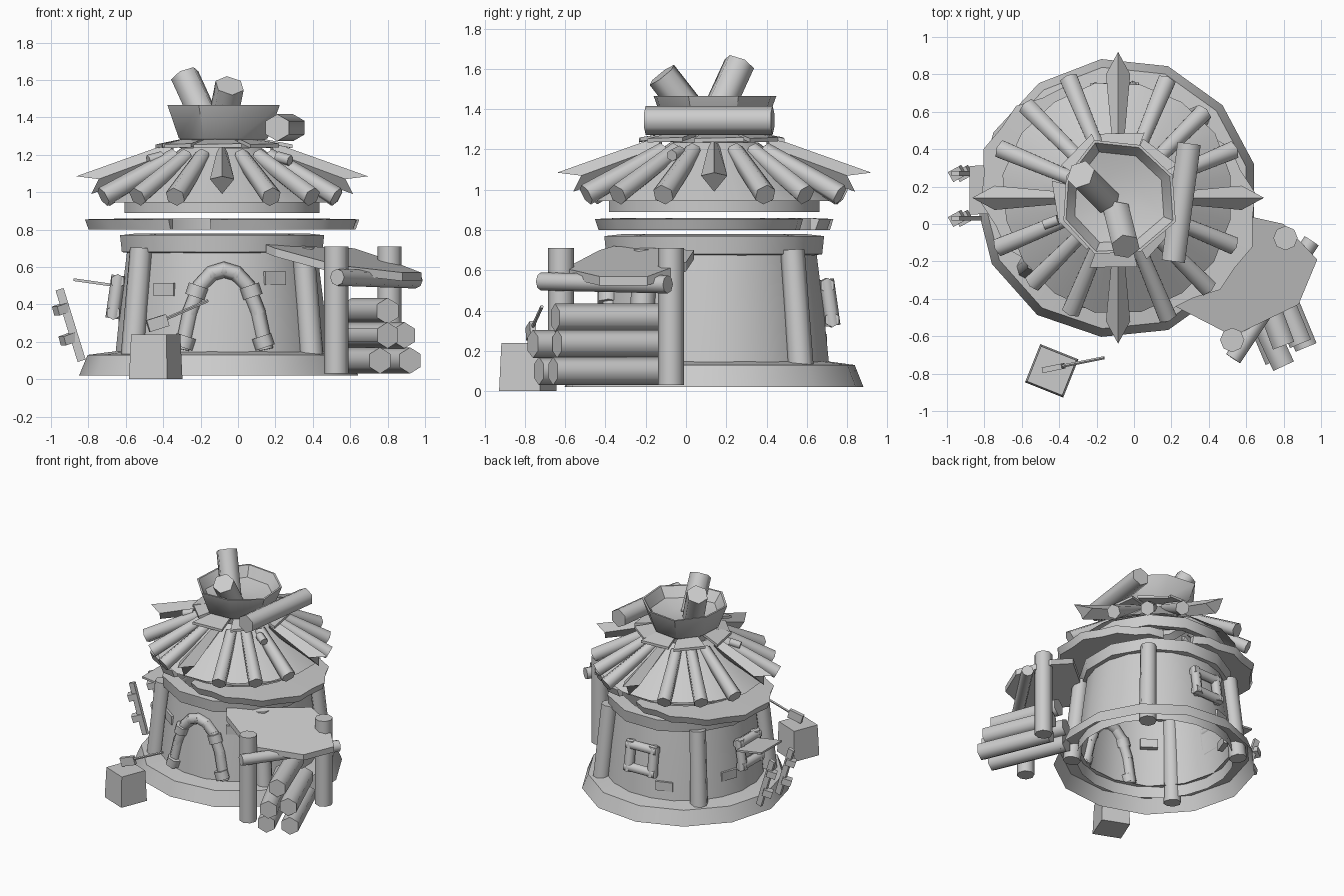
import bpy, bmesh, math, random
from mathutils import Vector, Matrix

if "Cube" in bpy.data.objects:
    bpy.data.objects.remove(bpy.data.objects["Cube"])
random.seed(4)
CX, CY = -0.085, 0.14          # tower axis


def finish(name, bm, angle=40):
    bmesh.ops.recalc_face_normals(bm, faces=bm.faces)
    me = bpy.data.meshes.new(name)
    bm.to_mesh(me)
    bm.free()
    ob = bpy.data.objects.new(name, me)
    bpy.context.collection.objects.link(ob)
    if angle:
        bpy.ops.object.select_all(action='DESELECT')
        ob.select_set(True)
        bpy.context.view_layer.objects.active = ob
        bpy.ops.object.shade_smooth_by_angle(angle=math.radians(angle))
    return ob


def polar(deg, r, z):
    a = math.radians(deg)
    return Vector((CX + r * math.cos(a), CY + r * math.sin(a), z))


def lathe(name, prof, seg, closed=False, jit=0.0, cap=False):
    """Revolve (radius, z) points around the tower axis."""
    bm = bmesh.new()
    rows = []
    for i in range(seg):
        j = 1 + random.uniform(-jit, jit)
        rows.append([bm.verts.new(polar(360 * (i + .5) / seg, r * j, z)) for r, z in prof])
    n = len(prof)
    for i in range(seg):
        a, b = rows[i], rows[(i + 1) % seg]
        for k in range(n if closed else n - 1):
            bm.faces.new((a[k], b[k], b[(k + 1) % n], a[(k + 1) % n]))
    if cap:
        bm.faces.new([r[-1] for r in rows])
    return finish(name, bm)


def log(name, a, b, r0, r1=None, sides=8):
    a, b = Vector(a), Vector(b)
    d = b - a
    bm = bmesh.new()
    bmesh.ops.create_cone(bm, cap_ends=True, segments=sides, radius1=r0,
                          radius2=r1 or r0, depth=d.length)
    rot = d.to_track_quat('Z', 'Y').to_matrix().to_4x4()
    bm.transform(Matrix.Translation((a + b) / 2) @ rot)
    return finish(name, bm, 62)


def box(name, loc, size, rot=(0, 0, 0), top=1.0):
    bm = bmesh.new()
    bmesh.ops.create_cube(bm, size=1)
    for v in bm.verts:
        k = top if v.co.z > 0 else 1
        v.co = Vector((v.co.x * size[0] * k, v.co.y * size[1] * k, v.co.z * size[2]))
    m = Matrix.Rotation(rot[2], 4, 'Z') @ Matrix.Rotation(rot[1], 4, 'Y') @ Matrix.Rotation(rot[0], 4, 'X')
    bm.transform(Matrix.Translation(loc) @ m)
    return finish(name, bm, 0)


def slab(name, tops, thick):
    """Plate from its upper outline, pushed straight down."""
    bm = bmesh.new()
    t = [bm.verts.new(p) for p in tops]
    b = [bm.verts.new((p[0], p[1], p[2] - thick)) for p in tops]
    bm.faces.new(t)
    bm.faces.new(b)
    n = len(t)
    for i in range(n):
        bm.faces.new((t[i], t[(i + 1) % n], b[(i + 1) % n], b[i]))
    return finish(name, bm, 0)


# Stone base (open below), round wall and ring beams
lathe("base_ring", [(.755, .02), (.71, .13), (.56, .15)], 13, jit=.015)
lathe("wall", [(.585, .06), (.55, .4), (.51, .72)], 20)
lathe("wall_ring", [(.48, .67), (.555, .68), (.565, .77), (.47, .78)], 12, True)
lathe("roof_ring", [(.48, .90), (.54, .89), (.54, .98), (.48, 1.02)], 12, True)

# Leaning wall posts
for a in (45, 135, 218, 322):
    log("wall_post", polar(a, .615, .03), polar(a, .55, .70), .066, .06, 8)

# Ragged crescent eaves on two opposite sides
for mid in (160, -20):
    bm = bmesh.new()
    rows = []
    for k in range(15):
        t = -77 + 11 * k
        r = .53 + .22 * math.cos(math.radians(t)) ** 2 + (.015 if k % 2 else -.015)
        rows.append([bm.verts.new(polar(mid + t, q, z)) for q, z in
                     ((.48, .86), (r, .855), (r - .02, .80), (.48, .80))])
    for a, b in zip(rows, rows[1:]):
        for k in range(4):
            bm.faces.new((a[k], b[k], b[(k + 1) % 4], a[(k + 1) % 4]))
    bm.faces.new(rows[0])
    bm.faces.new(rows[-1])
    finish("eave_crescent", bm)

# Conical roof
lathe("roof_cone", [(.62, .945), (.42, 1.09), (.22, 1.235)], 16, jit=.02)

# Roof logs, with bladed ridges on the four axes
for i in range(16):
    a = 22.5 * i
    if i % 4:
        log("roof_log", polar(a, .27, 1.195), polar(a, .67 + random.uniform(-.03, .02), .975), .043, .055, 6)
        continue
    bm = bmesh.new()
    s = Vector((-math.sin(math.radians(a)), math.cos(math.radians(a)), 0))
    r0 = [polar(a, .26, 1.27), polar(a, .28, 1.21) + s * .03, polar(a, .26, 1.15), polar(a, .28, 1.21) - s * .03]
    r1 = [polar(a, .78, 1.085), polar(a, .66, 1.07) + s * .065, polar(a, .70, .99), polar(a, .66, 1.07) - s * .065]
    v0, v1 = [[bm.verts.new(p) for p in r] for r in (r0, r1)]
    for k in range(4):
        bm.faces.new((v0[k], v0[(k + 1) % 4], v1[(k + 1) % 4], v1[k]))
    bm.faces.new(v0)
    bm.faces.new(v1)
    finish("roof_ridge", bm, 0)

# Small pegs resting on the roof
for a in (200, 330):
    log("roof_peg", polar(a, .34, 1.19), polar(a, .42, 1.17), .03, sides=6)

# Collar of loose plates, neck and open chimney bowl
for i in range(8):
    a, r = 45 * i + random.uniform(-5, 5), random.uniform(.34, .42)
    slab("collar_plate", [polar(a - 20, .2, 1.29), polar(a - 19, r, 1.255),
                          polar(a + 19, r - .02, 1.26), polar(a + 20, .2, 1.285)], .02)
lathe("chimney_neck", [(.25, 1.19), (.20, 1.22), (.22, 1.30)], 10)
lathe("chimney_bowl", [(.235, 1.28), (.25, 1.29), (.315, 1.465), (.30, 1.465), (.25, 1.39), (.12, 1.36)],
      8, jit=.06, cap=True)
log("chimney_log", (-.15, .13, 1.33), (-.285, .265, 1.625), .08, sides=6)
log("chimney_log", (-.09, .06, 1.34), (-.045, -.12, 1.57), .08, sides=6)
log("side_log", (.21, -.20, 1.345), (.295, .43, 1.345), .072, sides=6)

# Arched door surround with foot blocks
arch = [(-.295, .17), (-.255, .36), (-.20, .50), (-.14, .565), (-.075, .585),
        (-.01, .565), (.05, .50), (.105, .36), (.145, .17)]


def on_front(x, z, out=0):
    r = .59 - .11 * z + out
    return Vector((x, CY - math.sqrt(r * r - (x - CX) ** 2), z))


for (x0, z0), (x1, z1) in zip(arch, arch[1:]):
    p, q = on_front(x0, z0), on_front(x1, z1)
    d = (q - p).normalized() * .012
    log("door_arch", p - d, q + d, .042, sides=6)
for x, z in ((-.285, .20), (.135, .20), (-.22, .47), (.07, .47)):
    t = -1 if x < CX else 1
    p = on_front(x, z, .01)
    log("arch_block", p + Vector((t * .01, 0, -.03)), p + Vector((-t * .01, 0, .03)), .055, sides=6)

# Loose bricks on the wall
for a, z in ((235, .48), (302, .54), (160, .3), (110, .25)):
    box("wall_brick", polar(a, .585 - .11 * z - .01, z), (.05, .13, .07), (0, 0, math.radians(a)))

# Back and left windows: frame bars set into the wall
for a in (92, 180):
    ca = math.radians(a)
    out = Vector((math.cos(ca), math.sin(ca), 0))
    side = Vector((-out.y, out.x, 0))
    c = polar(a, .56, .44)
    q = [c + side * sx * .10 + Vector((0, 0, sz * .085)) + out * (.01 - .012 * sz)
         for sx, sz in ((-1, -1), (1, -1), (1, 1), (-1, 1))]
    for k in range(4):
        d = (q[(k + 1) % 4] - q[k]).normalized() * .03
        log("window_frame", q[k] - d, q[(k + 1) % 4] + d, .038, sides=6)

# Left window awning and leaning rails
slab("awning", [(-.67, .06, .51), (-.67, .32, .51), (-.88, .31, .54), (-.88, .05, .54)], .015)
for y in (.03, .27):
    box("rail", (-.895, y, .29), (.045, .025, .40), (0, -.30, 0))
    for x, z in ((-.945, .375), (-.91, .215)):
        box("rail_knob", (x, y, z), (.07, .06, .05), (0, -.3, .5))

# Lean-to: posts, sloping roof and edge beam
log("shed_post", (.525, -.62, .03), (.525, -.62, .71), .065)
log("shed_post", (.81, -.075, .03), (.81, -.075, .71), .065)
slab("shed_roof", [(.15, -.36, .72), (.20, -.43, .70), (.53, -.60, .61), (.88, -.43, .57), (.98, -.19, .57),
                   (.80, -.0, .64), (.62, .04, .70)], .045)
log("shed_beam", (.53, -.72, .545), (.95, -.09, .53), .045)

# Firewood stack
for x0, y0, x1, y1, z in ((.70, -.13, .92, -.66, .10), (.52, -.16, .76, -.73, .10),
                          (.68, -.13, .89, -.64, .235), (.52, -.16, .80, -.76, .235),
                          (.61, -.14, .80, -.65, .365)):
    log("firewood", (x0, y0, z), (x1, y1, z), .07, .07, 6)

# Chopping block with axe
box("chopping_block", (-.44, -.785, .12), (.22, .22, .24), (0, 0, -.38), .92)
log("axe_handle", (-.46, -.775, .29), (-.16, -.715, .42), .009, sides=5)
box("axe_head", (-.43, -.77, .30), (.11, .03, .065), (0, -.3, .2))

# Ground the model
bpy.context.view_layer.update()
low = min((o.matrix_world @ v.co).z for o in bpy.data.objects for v in o.data.vertices)
for o in bpy.data.objects:
    o.location.z -= low
